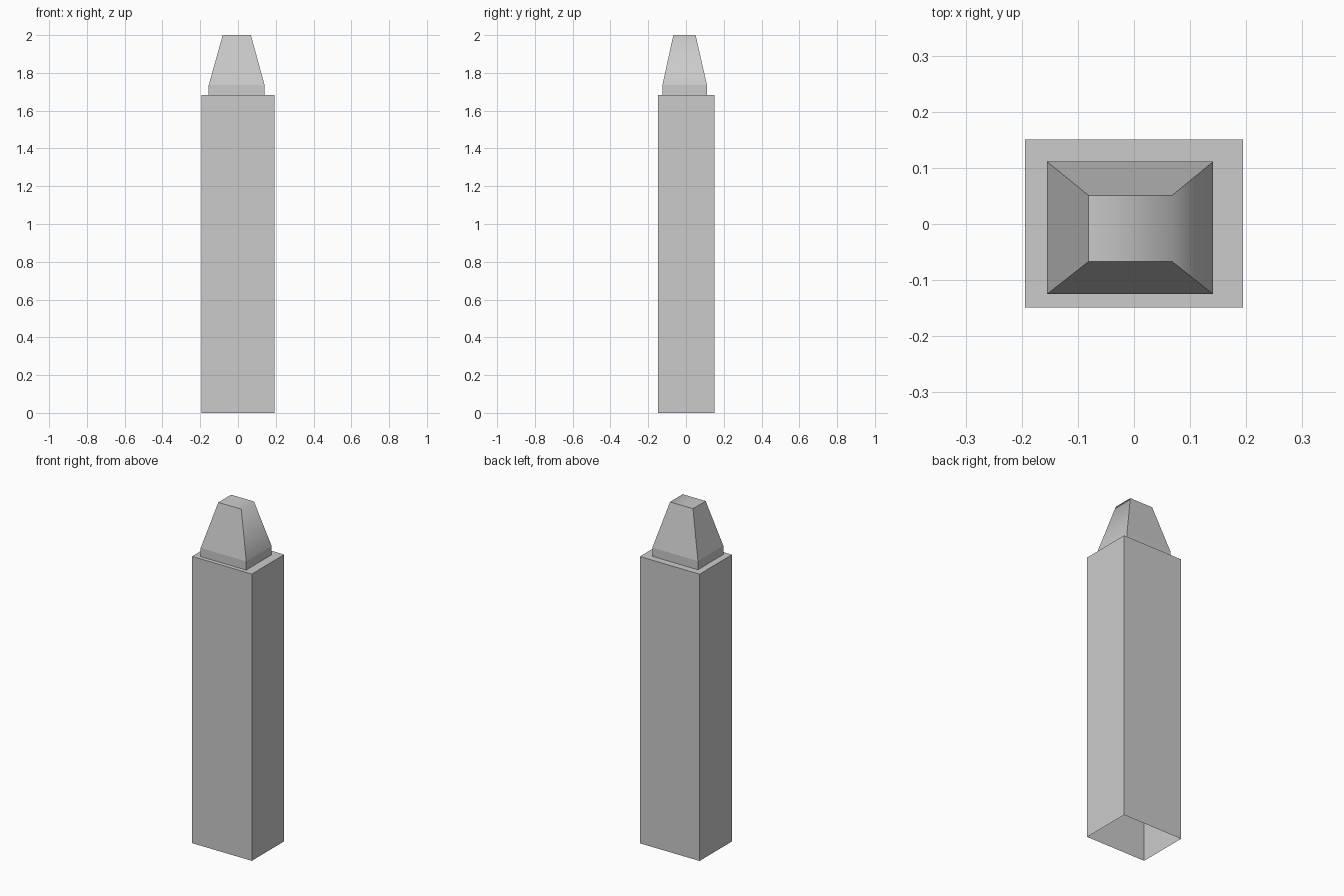
import bpy
import bmesh

cube = bpy.data.objects.get("Cube")
if cube:
    bpy.data.objects.remove(cube, do_unlink=True)

# Single plain grey for the whole model
GREY = (0.6, 0.6, 0.6, 1.0)
grey = bpy.data.materials.new("light_grey")
grey.use_nodes = True
grey.diffuse_color = GREY
bsdf = grey.node_tree.nodes["Principled BSDF"]
bsdf.inputs["Base Color"].default_value = GREY


def stacked_rects(name, rings, blend_right=False):
    """Loft rectangles (x0, x1, y0, y1, z), closed on top and open below."""
    bm = bmesh.new()
    loops = []
    for x0, x1, y0, y1, z in rings:
        corners = ((x0, y0), (x1, y0), (x1, y1), (x0, y1))
        loops.append([bm.verts.new((x, y, z)) for x, y in corners])
    for low, high in zip(loops, loops[1:]):
        for i in range(4):
            j = (i + 1) % 4
            bm.faces.new((low[i], low[j], high[j], high[i]))
    bm.faces.new(loops[-1])
    bm.normal_update()

    # Shade the top softly into the sloping right side, all else stays crisp
    if blend_right:
        for edge in bm.edges:
            edge.smooth = False
        top = loops[-1]
        ridge = bm.edges.get((top[1], top[2]))
        ridge.smooth = True
        for face in ridge.link_faces:
            face.smooth = True

    mesh = bpy.data.meshes.new(name)
    bm.to_mesh(mesh)
    bm.free()
    mesh.materials.append(grey)
    obj = bpy.data.objects.new(name, mesh)
    bpy.context.collection.objects.link(obj)
    return obj


# Tall hollow shaft with an open underside
shaft = (-0.194, 0.194, -0.149, 0.151)
stacked_rects("shaft", [(*shaft, 0), (*shaft, 1.684)])

# Tapered cap: short upright skirt, then slopes up to a small flat top
skirt = (-0.155, 0.141, -0.125, 0.111)
tip = (-0.081, 0.068, -0.067, 0.051)
stacked_rects("tapered_cap",
              [(*skirt, 1.684), (*skirt, 1.735), (*tip, 2.0)],
              blend_right=True)
